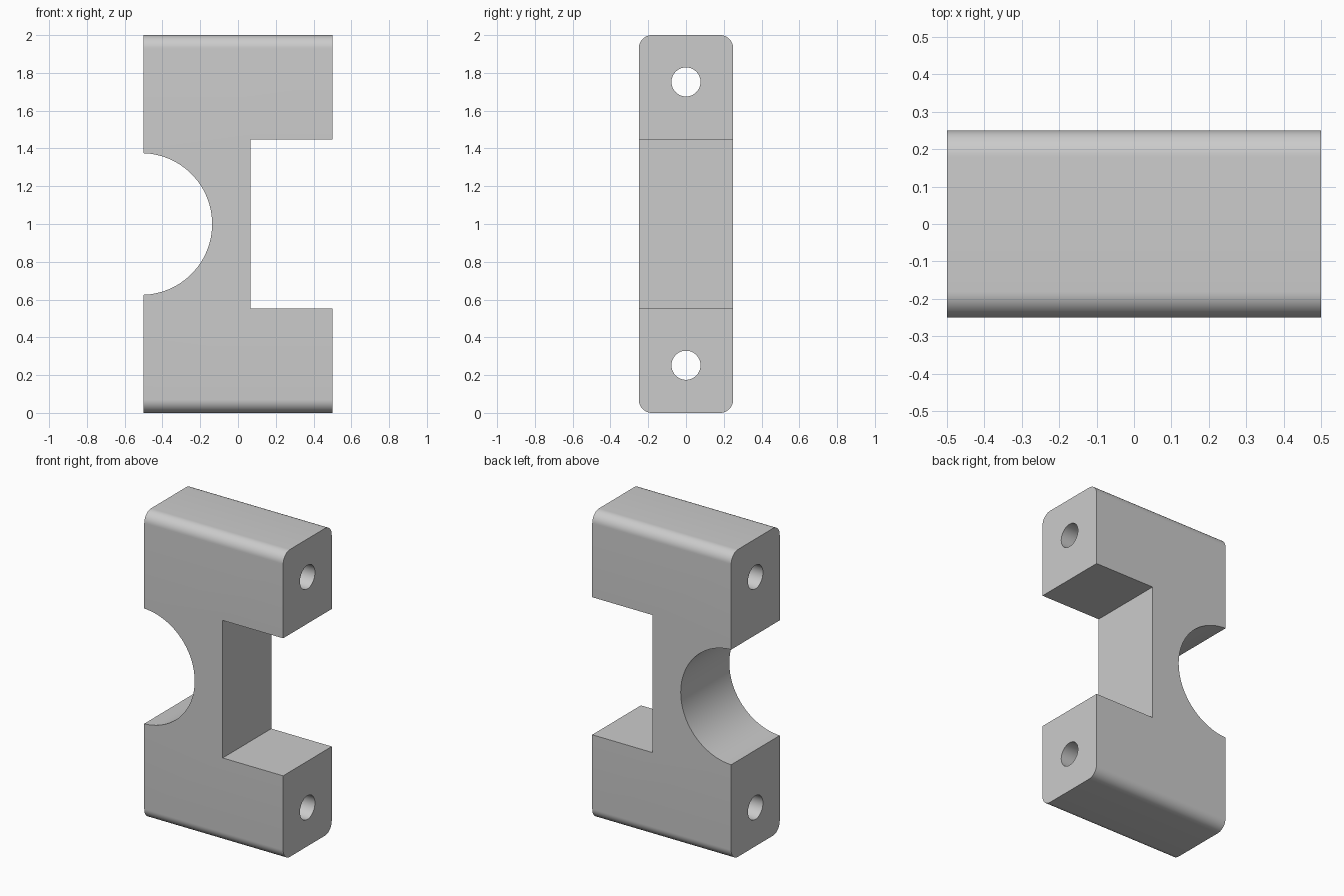
import bpy, math

if "Cube" in bpy.data.objects:
    bpy.data.objects.remove(bpy.data.objects["Cube"])

W, D, H = 1.0, 0.5, 2.0
CORNER = 0.07

grey = bpy.data.materials.new("light grey")
grey.diffuse_color = (0.6, 0.6, 0.6, 1)
grey.use_nodes = True
grey.node_tree.nodes["Principled BSDF"].inputs["Base Color"].default_value = grey.diffuse_color

# Block: rounded rectangle in y-z, extruded along x
profile = []
for cy, cz, start in ((1, 1, 0), (-1, 1, 90), (-1, -1, 180), (1, -1, 270)):
    for i in range(13):
        a = math.radians(start + i * 7.5)
        profile.append((cy * (D / 2 - CORNER) + CORNER * math.cos(a),
                        H / 2 + cz * (H / 2 - CORNER) + CORNER * math.sin(a)))
n = len(profile)
verts = [(x, y, z) for x in (-W / 2, W / 2) for y, z in profile]
faces = [tuple(reversed(range(n))), tuple(range(n, 2 * n))]
faces += [(i, (i + 1) % n, n + (i + 1) % n, n + i) for i in range(n)]
mesh = bpy.data.meshes.new("clamp_block")
mesh.from_pydata(verts, [], faces)
mesh.materials.append(grey)
block = bpy.data.objects.new("clamp_block", mesh)
bpy.context.collection.objects.link(block)


def cut(name):
    """Subtract the active object from the block."""
    cutter = bpy.context.object
    cutter.name = name
    cutter.data.materials.append(grey)
    cutter.hide_render = True
    bpy.context.view_layer.objects.active = block
    mod = block.modifiers.new(name, 'BOOLEAN')
    mod.operation = 'DIFFERENCE'
    mod.solver = 'EXACT'
    mod.object = cutter
    bpy.ops.object.modifier_apply(modifier=mod.name)
    bpy.data.objects.remove(cutter)


# Half-round saddle on the left
bpy.ops.mesh.primitive_cylinder_add(vertices=96, radius=0.375, depth=1,
                                    location=(-0.512, 0, 1.0),
                                    rotation=(math.pi / 2, 0, 0))
cut("saddle_cutter")

# Square slot on the right
bpy.ops.mesh.primitive_cube_add(size=1, location=(0.565, 0, 1.001))
bpy.context.object.scale = (1, 1, 0.895)
cut("slot_cutter")

# Bolt holes through both ends
for z in (0.252, 1.752):
    bpy.ops.mesh.primitive_cylinder_add(vertices=48, radius=0.077, depth=2,
                                        location=(0, 0, z),
                                        rotation=(0, math.pi / 2, 0))
    cut("bolt_hole_cutter")

# Smooth curves, keep hard edges
bpy.ops.object.select_all(action='DESELECT')
block.select_set(True)
bpy.context.view_layer.objects.active = block
bpy.ops.object.shade_smooth_by_angle(angle=math.radians(30))
